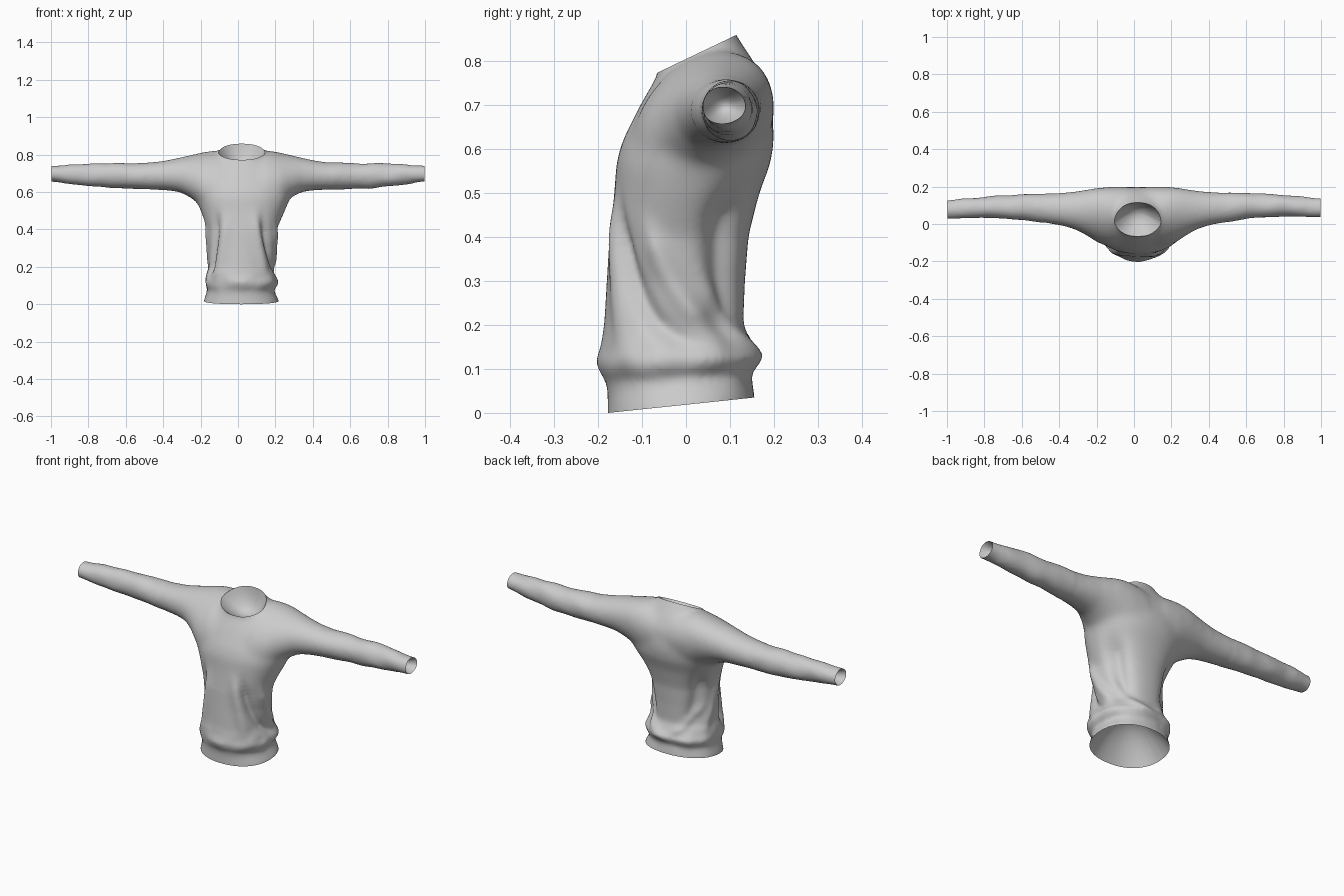
import bpy, bmesh, math
from mathutils import Vector, noise

if "Cube" in bpy.data.objects:
    bpy.data.objects.remove(bpy.data.objects["Cube"])

N = 48


def spow(v, e):
    return math.copysign(abs(v) ** e, v)


def loft(bm, rings):
    """Closed skin over a list of point rings."""
    loops = [[bm.verts.new(p) for p in r] for r in rings]
    for a, b in zip(loops, loops[1:]):
        for i in range(N):
            j = (i + 1) % N
            bm.faces.new((a[i], a[j], b[j], b[i]))
    bm.faces.new(loops[0][::-1])
    bm.faces.new(loops[-1])


def torso_ring(cx, hw, yf, zf, yb, zb, e=0.9):
    pts = []
    for i in range(N):
        t = 2 * math.pi * i / N
        k = 0.5 + 0.5 * spow(math.sin(t), e)
        pts.append((cx + hw * spow(math.cos(t), e), yf + (yb - yf) * k, zf + (zb - zf) * k))
    return pts


def sleeve_ring(side, x, y0, y1, z0, z1):
    xx = side * x + 0.02 * (1 - x)
    dy = 0.005 * side * x
    shear = 0.3 * max(0, min(1, (.36 - x) / .16))  # shoulder slopes down to the chest
    pts = []
    for i in range(N):
        t = 2 * math.pi * i / N
        oy = (y1 - y0) / 2 * math.cos(t)
        pts.append((xx, (y0 + y1) / 2 + dy + oy,
                    (z0 + z1) / 2 + (z1 - z0) / 2 * math.sin(t) + shear * oy))
    return pts


# Torso: centre x, half width, front y/z, back y/z (hem and neck run past the cuts)
torso = [
    (.018, .204, -.178, -.05, .158, -.015), (.018, .201, -.178, .00, .156, .035),
    (.015, .185, -.178, .05, .151, .065), (.014, .179, -.182, .072, .148, .085),
    (.018, .192, -.194, .095, .160, .105), (.019, .198, -.200, .120, .170, .125),
    (.018, .188, -.193, .160, .154, .150), (.018, .174, -.186, .200, .130, .200),
    (.018, .174, -.180, .300, .134, .300), (.022, .186, -.174, .400, .142, .400),
    (.026, .226, -.163, .500, .167, .500), (.025, .255, -.159, .570, .194, .570),
    (.023, .250, -.144, .620, .201, .625), (.021, .215, -.104, .700, .192, .725),
    (.020, .168, -.082, .738, .163, .785), (.020, .113, -.060, .775, .115, .858),
    (.020, .100, -.081, .820, .094, .903)]

# Sleeve: x, y range, z range
sleeve = [
    (1.04, .032, .132, .658, .741), (.96, .032, .135, .653, .742), (.90, .034, .141, .641, .748),
    (.80, .035, .152, .629, .752), (.70, .034, .159, .621, .754), (.60, .027, .163, .617, .755),
    (.50, .009, .165, .613, .757), (.40, -.008, .170, .608, .769), (.33, -.028, .176, .600, .784),
    (.27, -.060, .185, .572, .796), (.21, -.100, .195, .530, .806), (.14, -.125, .200, .480, .816),
    (.05, -.125, .200, .480, .800)]

bm = bmesh.new()
loft(bm, [torso_ring(*r) for r in torso])
for s in (1, -1):
    loft(bm, [sleeve_ring(s, *r) for r in sleeve])
bmesh.ops.recalc_face_normals(bm, faces=bm.faces)
me = bpy.data.meshes.new("sweater")
bm.to_mesh(me)
bm.free()
ob = bpy.data.objects.new("sweater", me)
bpy.context.collection.objects.link(ob)
bpy.context.view_layer.objects.active = ob
ob.select_set(True)

# Fuse torso and sleeves into one skin
m = ob.modifiers.new("fuse", 'REMESH')
m.mode = 'VOXEL'
m.voxel_size = 0.009
bpy.ops.object.modifier_apply(modifier=m.name)

bm = bmesh.new()
bm.from_mesh(me)


def relax(test, steps):
    vs = [v for v in bm.verts if test(v.co)]
    for _ in range(steps):
        bmesh.ops.smooth_vert(bm, verts=vs, factor=0.5, use_axis_x=True, use_axis_y=True, use_axis_z=True)


relax(lambda c: True, 4)
relax(lambda c: .4 < c.z and abs(c.x) < .5, 22)

# Folds: Bezier control points, outward push (negative = groove), width
folds = [
    ([(.13, -.17, .50), (.16, -.13, .30), (.19, -.08, .14), (.19, .05, .155)], -.026, .024),
    ([(.09, -.17, .50), (.11, -.17, .30), (.17, -.15, .14)], .014, .03),
    ([(.19, -.09, .45), (.20, -.04, .26), (.19, .06, .19)], .018, .026),
    ([(.20, .09, .52), (.18, .08, .33), (.16, .12, .17)], -.034, .048),
    ([(.18, .02, .36), (.17, .08, .20), (.12, .15, .15), (.0, .17, .12)], .014, .022),
    ([(-.07, -.17, .48), (-.08, -.17, .30), (-.13, -.15, .14)], .014, .03),
    ([(-.12, -.15, .50), (-.13, -.12, .30), (-.16, -.10, .13)], -.026, .024),
    ([(-.16, -.04, .45), (-.16, -.02, .28), (-.15, .06, .16)], .014, .026),
    ([(-.16, .09, .50), (-.14, .09, .33), (-.11, .12, .19)], -.026, .044),
    ([(-.16, .04, .32), (-.10, .14, .19), (.0, .16, .15)], .012, .022)]


def bezier(pts, t):
    q = [Vector(p) for p in pts]
    while len(q) > 1:
        q = [a.lerp(b, t) for a, b in zip(q, q[1:])]
    return q[0]


# Sampled folds fade out at both ends
curves = [([(bezier(p, i / 24), min(1, 1.6 * math.sin(math.pi * i / 24))) for i in range(1, 24)], a, w)
          for p, a, w in folds]

bm.normal_update()
push = {}
for v in bm.verts:
    p = v.co
    if p.z < .56 and abs(p.x) < .3:
        h = 0
        for samples, amp, w in curves:
            h += amp * max(k * math.exp(-(p - q).length_squared / (w * w)) for q, k in samples)
        # Uneven gather above the hem band
        h += .010 * noise.noise(p * 14) * math.exp(-((p.z - .12) / .05) ** 2)
        push[v] = Vector((p.x - .02, p.y + .01, 0)).normalized() * h
    elif abs(p.x) > .42:
        # Soft wrinkles along the sleeves
        f = min(1, (abs(p.x) - .42) * 5)
        push[v] = v.normal * (.006 * f * noise.noise(Vector((p.x * 10, p.y * 12, p.z * 12))))
for v, d in push.items():
    v.co += d
relax(lambda c: True, 2)

# Cut hem, neck and cuffs; each opening is lined with a smooth inward bowl
for co, no, depth in [((0, -.177, 0), (0, .105, -1), .16), ((0, -.06, .775), (0, -.43, .90), .09),
                      ((.997, 0, .7), (1, 0, .03), .06), ((-.997, 0, .7), (-1, 0, .03), .06)]:
    n = Vector(no).normalized()
    bmesh.ops.bisect_plane(bm, geom=bm.verts[:] + bm.edges[:] + bm.faces[:], dist=1e-5,
                           plane_co=co, plane_no=n, clear_outer=True)
    rim = [e for e in bm.edges if e.is_boundary]
    cap = bmesh.ops.holes_fill(bm, edges=rim, sides=0)["faces"]
    for face in cap:
        loop = list(face.verts)
        mid = face.calc_center_median()
        bm.faces.remove(face)
        outer = loop
        tip = bm.verts.new(mid - n * depth)
        for k in (.95, .87, .76, .62, .45, .25):
            inner = [bm.verts.new(mid + (v.co - mid) * k - n * depth * (1 - k * k)) for v in loop]
            for i in range(len(loop)):
                bm.faces.new((outer[i - 1], outer[i], inner[i], inner[i - 1]))
            outer = inner
        for i in range(len(loop)):
            bm.faces.new((outer[i - 1], outer[i], tip))
bmesh.ops.recalc_face_normals(bm, faces=bm.faces)
for f in bm.faces:
    f.smooth = True
bm.to_mesh(me)
bm.free()
bpy.ops.object.shade_smooth_by_angle(angle=math.radians(50))
